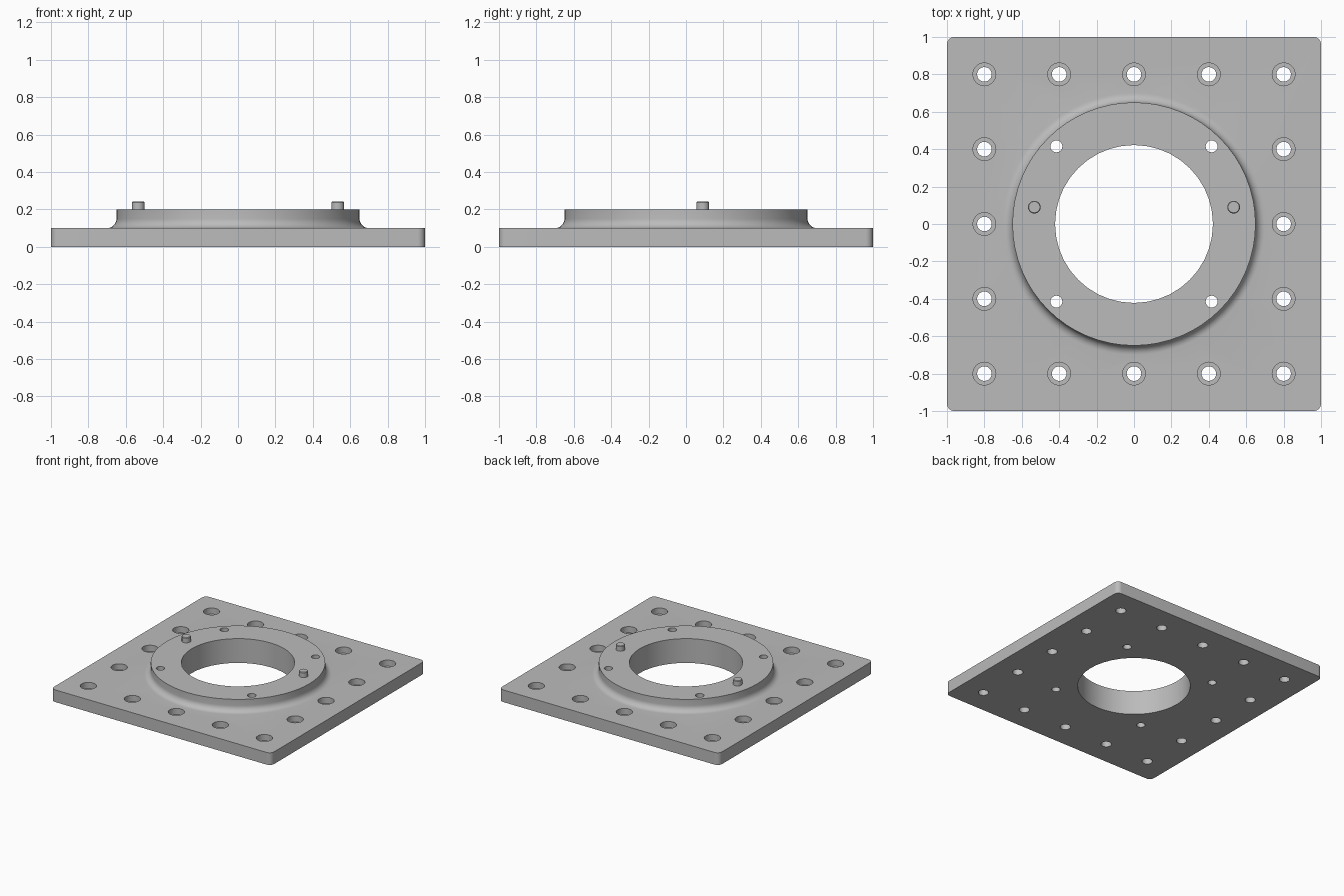
import bpy, bmesh
from math import pi, sin, cos
from mathutils import Matrix, Vector

cube = bpy.data.objects.get("Cube")
if cube:
    bpy.data.objects.remove(cube)

steel = bpy.data.materials.new("grey steel")
steel.use_nodes = True
colour = (0.5, 0.5, 0.5, 1)
steel.diffuse_color = colour
steel.node_tree.nodes["Principled BSDF"].inputs["Base Color"].default_value = colour


def finish(bm, name):
    bmesh.ops.recalc_face_normals(bm, faces=bm.faces)
    mesh = bpy.data.meshes.new(name)
    bm.to_mesh(mesh)
    bm.free()
    mesh.materials.append(steel)
    obj = bpy.data.objects.new(name, mesh)
    bpy.context.collection.objects.link(obj)
    return obj


def lathe(bm, profile, centre=(0, 0), segments=32):
    """Closed solid of revolution from (radius, height) points."""
    rings = [[bm.verts.new((centre[0] + r * cos(2 * pi * i / segments),
                            centre[1] + r * sin(2 * pi * i / segments), z))
              for i in range(segments)] for r, z in profile]
    bm.faces.new(rings[0][::-1])
    bm.faces.new(rings[-1])
    for low, high in zip(rings, rings[1:]):
        for i in range(segments):
            j = (i + 1) % segments
            bm.faces.new((low[i], low[j], high[j], high[i]))


def apply_boolean(target, tool, operation):
    mod = target.modifiers.new("boolean", 'BOOLEAN')
    mod.operation = operation
    mod.solver = 'EXACT'
    mod.object = tool
    tool.hide_render = True
    bpy.context.view_layer.objects.active = target
    bpy.ops.object.modifier_apply(modifier=mod.name)
    bpy.data.objects.remove(tool)


def smooth(obj):
    bpy.ops.object.select_all(action='DESELECT')
    obj.select_set(True)
    bpy.context.view_layer.objects.active = obj
    bpy.ops.object.shade_smooth_by_angle(angle=pi / 6)


# Square plate with rounded upright corners
THICK, TOP = 0.1, 0.2
bm = bmesh.new()
bmesh.ops.create_cube(bm, size=1, matrix=Matrix.Translation((0, 0, THICK / 2))
                      @ Matrix.Diagonal((2, 2, THICK, 1)))
upright = [e for e in bm.edges
           if abs(e.verts[0].co.z - e.verts[1].co.z) > THICK / 2]
bmesh.ops.bevel(bm, geom=upright, offset=0.04, segments=6, profile=0.5,
                affect='EDGES')
plate = finish(bm, "flange_plate")

# Raised collar with a fillet at its foot
RADIUS, FILLET, STEPS = 0.65, 0.05, 7
profile = [(RADIUS + FILLET, THICK / 2)]
for i in range(STEPS + 1):
    a = pi / 2 * i / STEPS
    profile.append((RADIUS + FILLET * (1 - sin(a)),
                    THICK + FILLET * (1 - cos(a))))
profile.append((RADIUS, TOP))
bm = bmesh.new()
lathe(bm, profile, segments=64)
apply_boolean(plate, finish(bm, "collar"), 'UNION')

# Central bore, bolt holes with counterbores, and collar screw holes
bm = bmesh.new()
lathe(bm, [(0.422, -0.1), (0.422, 0.3)], segments=40)
for x in range(-2, 3):
    for y in range(-2, 3):
        if max(abs(x), abs(y)) == 2:
            lathe(bm, [(0.039, -0.1), (0.039, 0.05), (0.061, 0.05), (0.061, 0.15)],
                  (x * 0.4, y * 0.4), 24)
for x in (-1, 1):
    for y in (-1, 1):
        lathe(bm, [(0.032, -0.1), (0.032, 0.3)], (x * 0.415, y * 0.415), 20)
apply_boolean(plate, finish(bm, "hole_cutter"), 'DIFFERENCE')
smooth(plate)

# Two locating pins with a small chamfer
for side, x in (("left", 0.533), ("right", -0.533)):
    bm = bmesh.new()
    lathe(bm, [(0.034, TOP - 0.02), (0.034, 0.238), (0.03, 0.243)], (x, 0.09), 24)
    smooth(finish(bm, side + "_locating_pin"))
